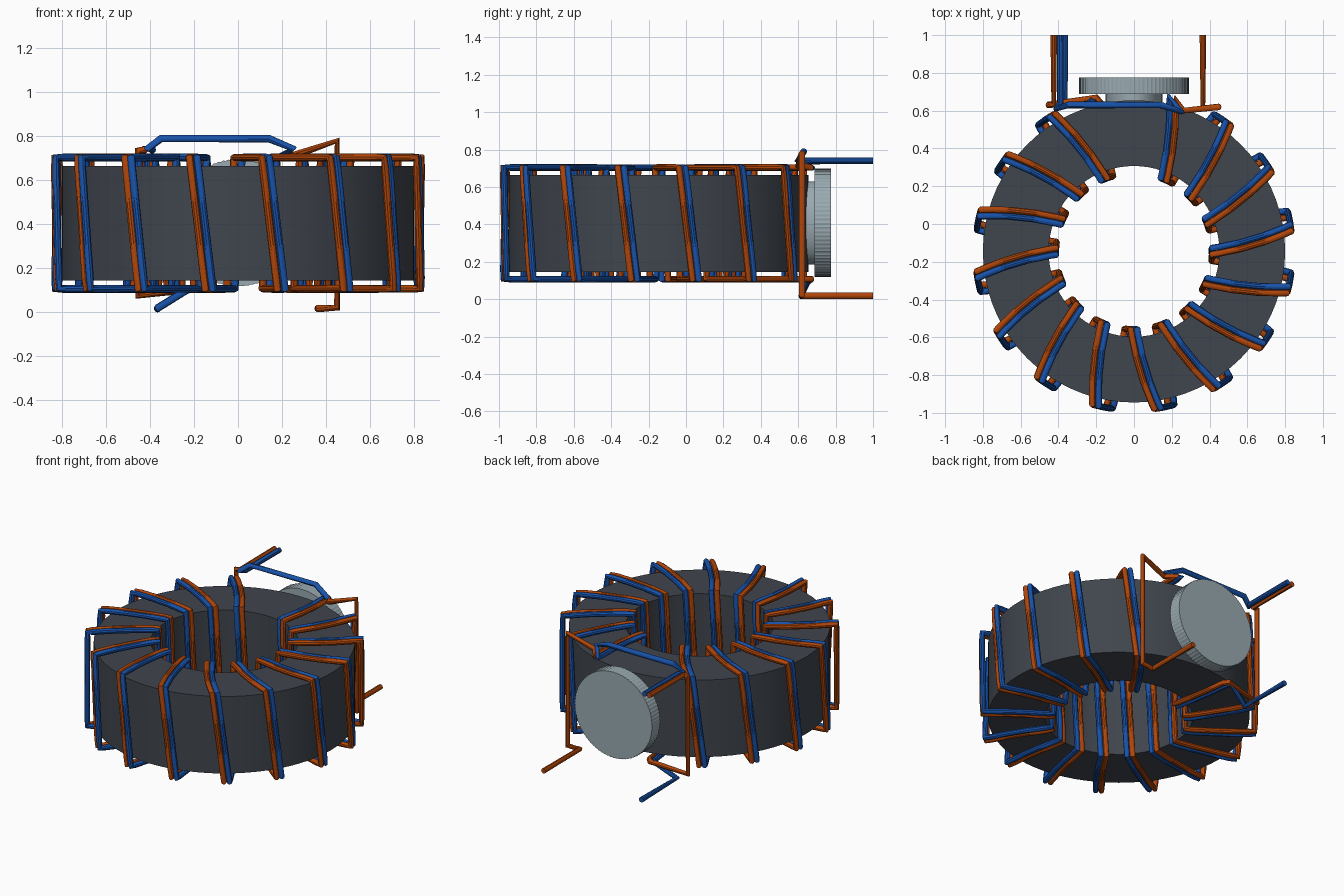
import bpy, bmesh
from math import radians, cos, sin, pi
from mathutils import Vector, Matrix

cube = bpy.data.objects.get("Cube")
if cube:
    bpy.data.objects.remove(cube, do_unlink=True)

CENTRE = Vector((0, -0.145, 0))
TURNS, STEP = 15, 22.5
WIRE = 0.0175
R_IN, R_OUT = 0.413, 0.84
Z_LOW, Z_HIGH = 0.107, 0.704


def material(name, rgb):
    m = bpy.data.materials.new(name)
    m.use_nodes = True
    m.diffuse_color = (*rgb, 1)
    m.node_tree.nodes["Principled BSDF"].inputs["Base Color"].default_value = (*rgb, 1)
    return m


ferrite = material("dark ferrite", (0.051, 0.060, 0.075))
copper = material("orange enamel", (0.43, 0.06, 0.003))
blue = material("blue enamel", (0.009, 0.085, 0.40))
grey = material("light grey", (0.32, 0.40, 0.44))


def smooth(obj):
    bpy.ops.object.select_all(action="DESELECT")
    obj.select_set(True)
    bpy.context.view_layer.objects.active = obj
    bpy.ops.object.shade_smooth_by_angle(angle=radians(35))


def from_bmesh(name, bm, mat):
    bmesh.ops.recalc_face_normals(bm, faces=bm.faces)
    mesh = bpy.data.meshes.new(name)
    bm.to_mesh(mesh)
    bm.free()
    obj = bpy.data.objects.new(name, mesh)
    bpy.context.collection.objects.link(obj)
    mesh.materials.append(mat)
    smooth(obj)


def tube(name, points, mat):
    curve = bpy.data.curves.new(name, "CURVE")
    curve.dimensions = "3D"
    curve.bevel_depth = WIRE
    curve.bevel_resolution = 3
    curve.use_fill_caps = True
    spline = curve.splines.new("POLY")
    spline.points.add(len(points) - 1)
    for p, co in zip(spline.points, points):
        p.co = (*co, 1)
    curve.materials.append(mat)
    obj = bpy.data.objects.new(name, curve)
    bpy.context.collection.objects.link(obj)
    bpy.ops.object.select_all(action="DESELECT")
    obj.select_set(True)
    bpy.context.view_layer.objects.active = obj
    bpy.ops.object.convert(target="MESH")
    smooth(bpy.context.view_layer.objects.active)


def winding(side):
    """Rectangular helix round the core; side shifts it along the ring."""
    corners = []
    for k in range(TURNS):
        a = 67.5 - STEP * k
        corners += [(R_OUT, a + 8.5, Z_HIGH), (R_IN, a, Z_HIGH),
                    (R_IN, a - 4.5, Z_LOW), (R_OUT, a - 9, Z_LOW)]
    points = []
    for (r0, a0, z0), (r1, a1, z1) in zip(corners, corners[1:]):
        for t in (0, 0.08, 0.35, 0.65, 0.92):
            r = r0 + (r1 - r0) * t
            a = radians(a0 + (a1 - a0) * t) + side * WIRE / r
            points.append(CENTRE + Vector((r * cos(a), r * sin(a), z0 + (z1 - z0) * t)))
    return points


# Ring core
bm = bmesh.new()
ring = [bm.verts.new(CENTRE + Vector(p)) for p in
        ((0.452, 0, 0.145), (0.8, 0, 0.145), (0.8, 0, 0.665), (0.452, 0, 0.665))]
edges = [bm.edges.new((ring[i], ring[(i + 1) % 4])) for i in range(4)]
bmesh.ops.spin(bm, geom=ring + edges, cent=CENTRE, axis=(0, 0, 1),
               angle=2 * pi, steps=72, use_merge=True)
bmesh.ops.remove_doubles(bm, verts=bm.verts, dist=0.0005)
from_bmesh("ring_core", bm, ferrite)

# Paired windings with their bent lead ends
tube("orange_winding", [
    (0.365, 1.0, 0.018), (0.365, 0.615, 0.018), (0.45, 0.62, 0.022),
    (0.45, 0.62, 0.78), (0.26, 0.60, 0.715)]
    + winding(-1) + [
    (-0.2, 0.67, Z_LOW), (-0.455, 0.63, 0.075), (-0.455, 0.63, 0.735),
    (-0.425, 0.63, 0.738), (-0.425, 1.0, 0.74)], copper)
tube("blue_winding", [
    (-0.39, 1.0, 0.74), (-0.39, 0.64, 0.74), (-0.41, 0.61, 0.745), (-0.35, 0.63, 0.79),
    (0.14, 0.63, 0.79), (0.25, 0.595, 0.745)]
    + winding(1) + [
    (-0.225, 0.66, Z_LOW), (-0.365, 0.62, 0.02), (-0.365, 1.0, 0.018)], blue)


# Round pad behind the core with a finely ridged rim, and its narrower neck
def disc(name, radius_x, radius_z, y0, y1, ridge):
    bm = bmesh.new()
    bmesh.ops.create_cone(bm, cap_ends=True, segments=160, radius1=1, radius2=1,
                          depth=y1 - y0)
    for v in bm.verts:
        if (v.index // 2) % 2:
            v.co.xy *= 1 - ridge
    bm.transform(Matrix.Translation((0, (y0 + y1) / 2, 0.408))
                 @ Matrix.Diagonal((radius_x, 1, radius_z, 1))
                 @ Matrix.Rotation(pi / 2, 4, "X"))
    from_bmesh(name, bm, grey)


disc("back_pad", 0.29, 0.29, 0.688, 0.775, 0.012)
disc("pad_neck", 0.15, 0.222, 0.635, 0.69, 0)
